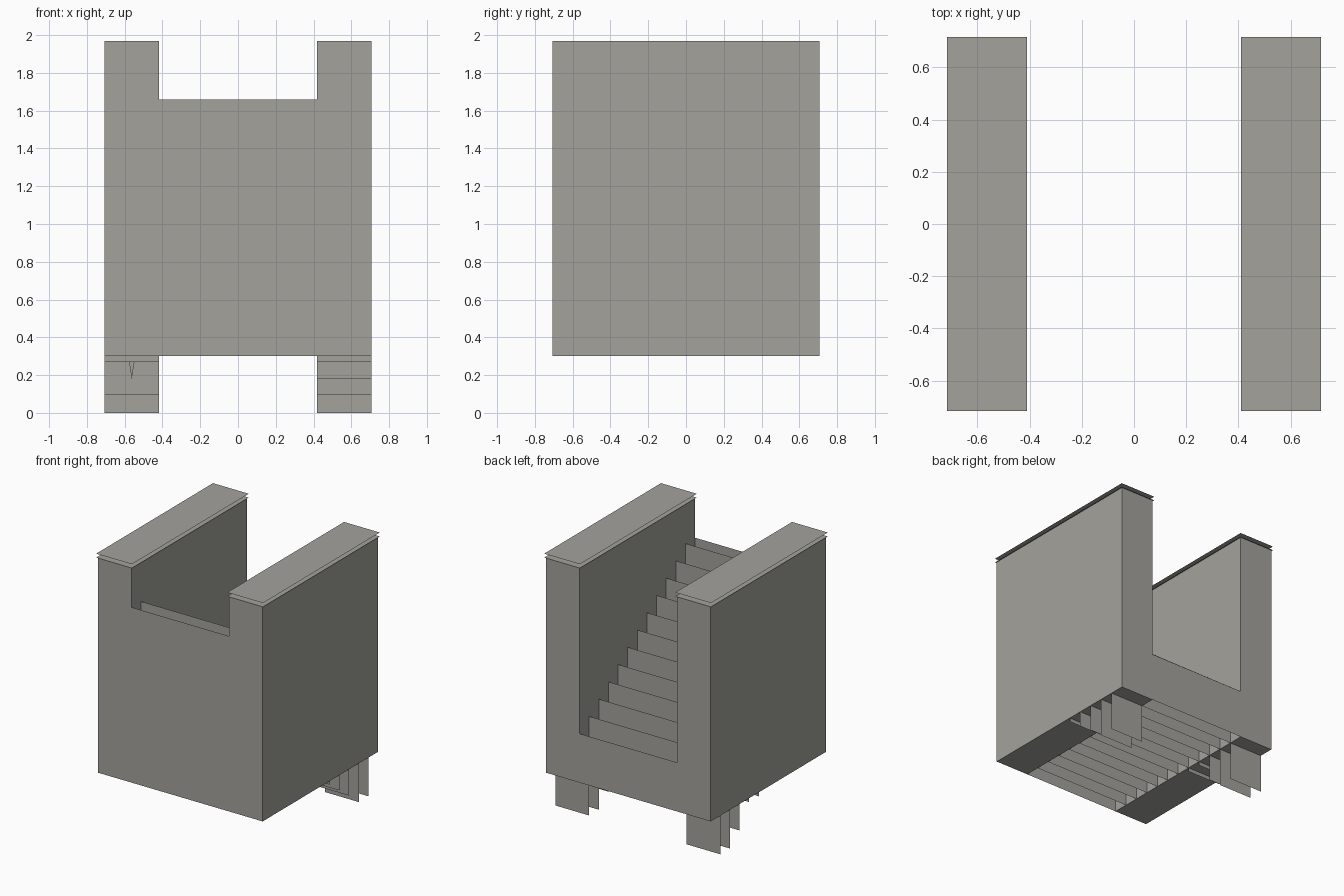
import bpy, bmesh

cube = bpy.data.objects.get("Cube")
if cube:
    bpy.data.objects.remove(cube, do_unlink=True)

# Main dimensions
HALF = 0.707            # outer half width and depth
INNER = 0.418           # inner face of the side walls
BASE, TOP = 0.30, 1.97  # wall bottom and top
SILL, LANDING = 0.68, 1.66
STEPS = 12
RUN = 2 * HALF / STEPS
LIP = 0.009             # overhang of the wall caps

stone = bpy.data.materials.new("stone_grey")
stone.use_nodes = True
grey = (0.37, 0.362, 0.335, 1)
stone.diffuse_color = grey
stone.node_tree.nodes["Principled BSDF"].inputs["Base Color"].default_value = grey


def panel(name, points):
    """One flat sheet from a ring of corner points."""
    bm = bmesh.new()
    bm.faces.new([bm.verts.new(p) for p in points])
    mesh = bpy.data.meshes.new(name)
    bm.to_mesh(mesh)
    bm.free()
    mesh.materials.append(stone)
    obj = bpy.data.objects.new(name, mesh)
    bpy.context.collection.objects.link(obj)
    return obj


def upright(name, y, outline, back=True):
    """Sheet facing +y (back) or -y, from an x-z outline listed anticlockwise from the front."""
    ring = reversed(outline) if back else outline
    return panel(name, [(x, y, z) for x, z in ring])


def rect(x0, x1, z0, z1):
    return [(x0, z0), (x1, z0), (x1, z1), (x0, z1)]


def flat(name, x0, x1, depth, z, up=True):
    ring = [(x0, -depth, z), (x1, -depth, z), (x1, depth, z), (x0, depth, z)]
    return panel(name, ring if up else ring[::-1])


def side(name, x, faces_left):
    ring = [(x, -HALF, BASE), (x, HALF, BASE), (x, HALF, TOP), (x, -HALF, TOP)]
    return panel(name, ring if faces_left else ring[::-1])


def end_outline(z):
    """Outline of an end wall, notched down to z between the side walls."""
    return [(-HALF, BASE), (HALF, BASE), (HALF, TOP), (INNER, TOP),
            (INNER, z), (-INNER, z), (-INNER, TOP), (-HALF, TOP)]


# End walls
upright("front_wall", -HALF, end_outline(LANDING), back=False)
upright("back_wall", HALF, end_outline(SILL))

# Stair risers climbing towards the front
for i in range(1, STEPS):
    top = SILL + (LANDING - SILL) * i / (STEPS - 1)
    upright(f"riser_{i}", HALF - i * RUN, rect(-INNER, INNER, BASE, top))

# Side walls, caps, undersides and stepped supports
support_bottoms = [0.0, 0.0, 0.095, 0.18, 0.27]
for label, s in (("left", 1), ("right", -1)):
    side(f"{label}_outer_wall", s * HALF, s > 0)
    side(f"{label}_inner_wall", s * INNER, s < 0)
    x0, x1 = sorted((s * INNER, s * HALF))
    flat(f"{label}_wall_underside", x0, x1, HALF, BASE, up=False)
    flat(f"{label}_lower_cap", x0 - LIP, x1 + LIP, HALF + LIP, TOP)
    flat(f"{label}_upper_cap", x0 - LIP, x1 + LIP, HALF + LIP, 2.0)
    for i, z in enumerate(support_bottoms, 1):
        outline = rect(x0, x1, z, BASE)
        if s < 0 and i == 4:
            # Short support with a narrow hanging spike
            lip, mid = support_bottoms[-1], (x0 + x1) / 2
            outline = [(x0, lip), (mid - 0.014, lip), (mid, z), (mid + 0.014, lip),
                       (x1, lip), (x1, BASE), (x0, BASE)]
        upright(f"{label}_support_{i}", HALF - i * RUN, outline)
